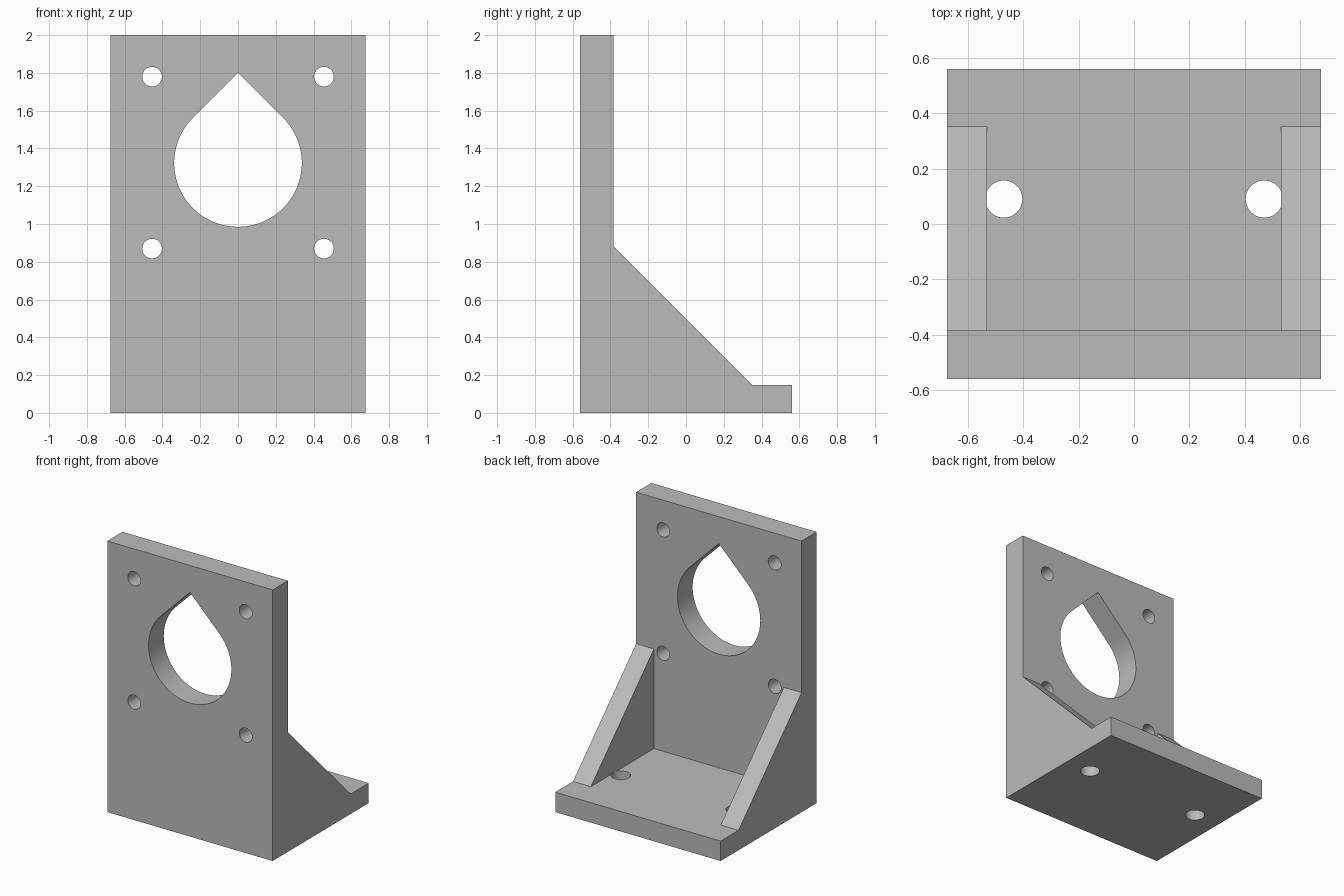
import bpy, bmesh, math
from mathutils import Vector

default = bpy.data.objects.get("Cube")
if default:
    bpy.data.objects.remove(default, do_unlink=True)

HALF_W, FRONT, BACK, HEIGHT = 0.675, -0.56, 0.56, 2.0
WALL_BACK, BASE_TOP = -0.383, 0.147
RIB_W, RIB_RISE = 0.145, 0.735

grey = bpy.data.materials.new("plain_grey")
grey.use_nodes = True
colour = (0.5, 0.5, 0.5, 1)
grey.diffuse_color = colour
grey.node_tree.nodes["Principled BSDF"].inputs["Base Color"].default_value = colour


def prism(name, points, sweep):
    """Closed prism: a flat outline extruded along a sweep vector."""
    bm = bmesh.new()
    face = bm.faces.new([bm.verts.new(p) for p in points])
    top = bmesh.ops.extrude_face_region(bm, geom=[face])["geom"]
    moved = [v for v in top if isinstance(v, bmesh.types.BMVert)]
    bmesh.ops.translate(bm, verts=moved, vec=Vector(sweep))
    bmesh.ops.recalc_face_normals(bm, faces=bm.faces)
    mesh = bpy.data.meshes.new(name)
    bm.to_mesh(mesh)
    bm.free()
    mesh.materials.append(grey)
    obj = bpy.data.objects.new(name, mesh)
    bpy.context.collection.objects.link(obj)
    return obj


def arc(cx, cy, r, start=0, end=360, steps=48):
    """Points along an arc, end point left out."""
    angles = [math.radians(start + (end - start) * i / steps) for i in range(steps)]
    return [(cx + r * math.cos(a), cy + r * math.sin(a)) for a in angles]


def combine(body, tool, operation):
    """Apply a boolean and remove its helper."""
    bpy.context.view_layer.objects.active = body
    mod = body.modifiers.new(operation.lower(), "BOOLEAN")
    mod.operation, mod.solver, mod.object = operation, "EXACT", tool
    bpy.ops.object.modifier_apply(modifier=mod.name)
    bpy.data.objects.remove(tool, do_unlink=True)


def wall_cut(name, outline):
    tool = prism(name, [(x, FRONT - 0.1, z) for x, z in outline], (0, 0.4, 0))
    combine(bracket, tool, "DIFFERENCE")


# Upright wall and base plate in one L-shaped profile
profile = [(FRONT, 0), (BACK, 0), (BACK, BASE_TOP), (WALL_BACK, BASE_TOP),
           (WALL_BACK, HEIGHT), (FRONT, HEIGHT)]
bracket = prism("mounting_bracket", [(-HALF_W, y, z) for y, z in profile],
                (2 * HALF_W, 0, 0))

# Teardrop opening: round below, pointed at the top
cz, r = 1.323, 0.338
wall_cut("teardrop_cutter",
         arc(0, cz, r, 135, 405, 72) + arc(0, cz, r, 45, 46, 1)
         + [(0, cz + r * math.sqrt(2))])

for side in (-1, 1):
    # Wall screw holes
    for z in (0.87, 1.78):
        wall_cut("wall_hole_cutter", arc(side * 0.455, z, 0.052))
    # Base screw holes
    hole = arc(side * 0.47, 0.09, 0.067)
    combine(bracket, prism("base_hole_cutter", [(x, y, -0.1) for x, y in hole],
                           (0, 0, 0.4)), "DIFFERENCE")

# Triangular ribs at both edges
rib = [(WALL_BACK, BASE_TOP), (WALL_BACK + RIB_RISE, BASE_TOP),
       (WALL_BACK, BASE_TOP + RIB_RISE)]
for side in (-1, 1):
    combine(bracket, prism("side_rib", [(side * HALF_W, y, z) for y, z in rib],
                           (-side * RIB_W, 0, 0)), "UNION")

# Smooth bores, crisp edges
bpy.ops.object.select_all(action="DESELECT")
bracket.select_set(True)
bpy.context.view_layer.objects.active = bracket
bpy.ops.object.shade_smooth_by_angle(angle=math.radians(30))
